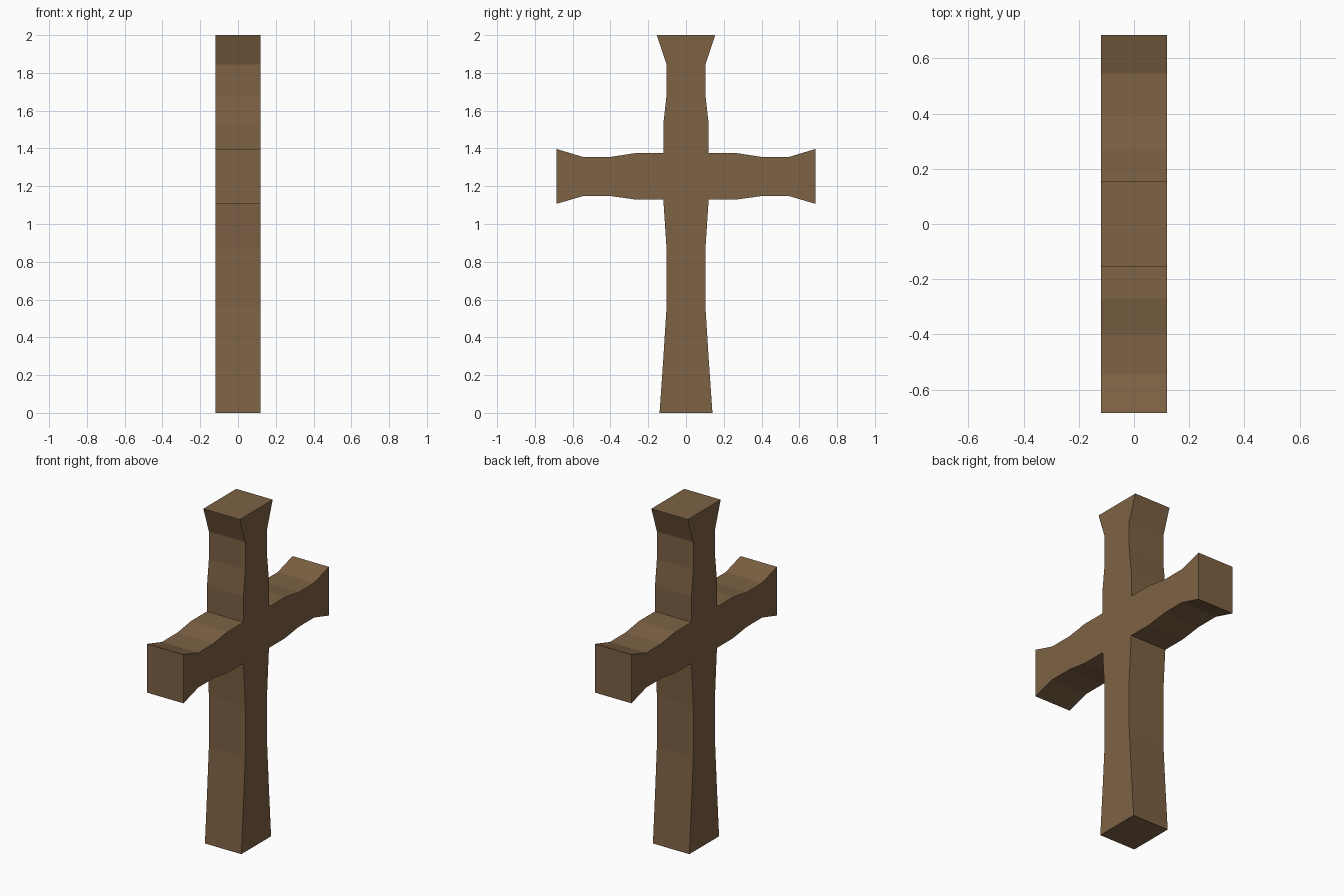
import bpy
import bmesh

if "Cube" in bpy.data.objects:
    bpy.data.objects.remove(bpy.data.objects["Cube"])

HALF_DEPTH = 0.12

# One half of the cross outline (y, z), from foot to head
half = [
    (0.14, 0.0), (0.12, 0.29), (0.103, 0.56), (0.103, 0.87), (0.12, 1.13),      # lower shaft
    (0.27, 1.13), (0.40, 1.148), (0.545, 1.148), (0.685, 1.107),               # arm underside
    (0.685, 1.397), (0.545, 1.355), (0.40, 1.355), (0.27, 1.375), (0.12, 1.375),  # arm top
    (0.12, 1.53), (0.103, 1.68), (0.103, 1.845), (0.155, 2.0),                 # flared head
]
outline = half + [(-y, z) for y, z in reversed(half)]

# Extrude the mirrored outline along x
bm = bmesh.new()
face = bm.faces.new([bm.verts.new((-HALF_DEPTH, y, z)) for y, z in outline])
ext = bmesh.ops.extrude_face_region(bm, geom=[face], use_keep_orig=True)
moved = [v for v in ext["geom"] if isinstance(v, bmesh.types.BMVert)]
bmesh.ops.translate(bm, verts=moved, vec=(2 * HALF_DEPTH, 0, 0))
bmesh.ops.recalc_face_normals(bm, faces=bm.faces)

mesh = bpy.data.meshes.new("wooden_cross")
bm.to_mesh(mesh)
bm.free()

# Plain brown wood
wood = bpy.data.materials.new("brown_wood")
wood.diffuse_color = (0.205, 0.122, 0.058, 1)
wood.use_nodes = True
wood.node_tree.nodes["Principled BSDF"].inputs["Base Color"].default_value = wood.diffuse_color
mesh.materials.append(wood)

cross = bpy.data.objects.new("wooden_cross", mesh)
bpy.context.collection.objects.link(cross)
